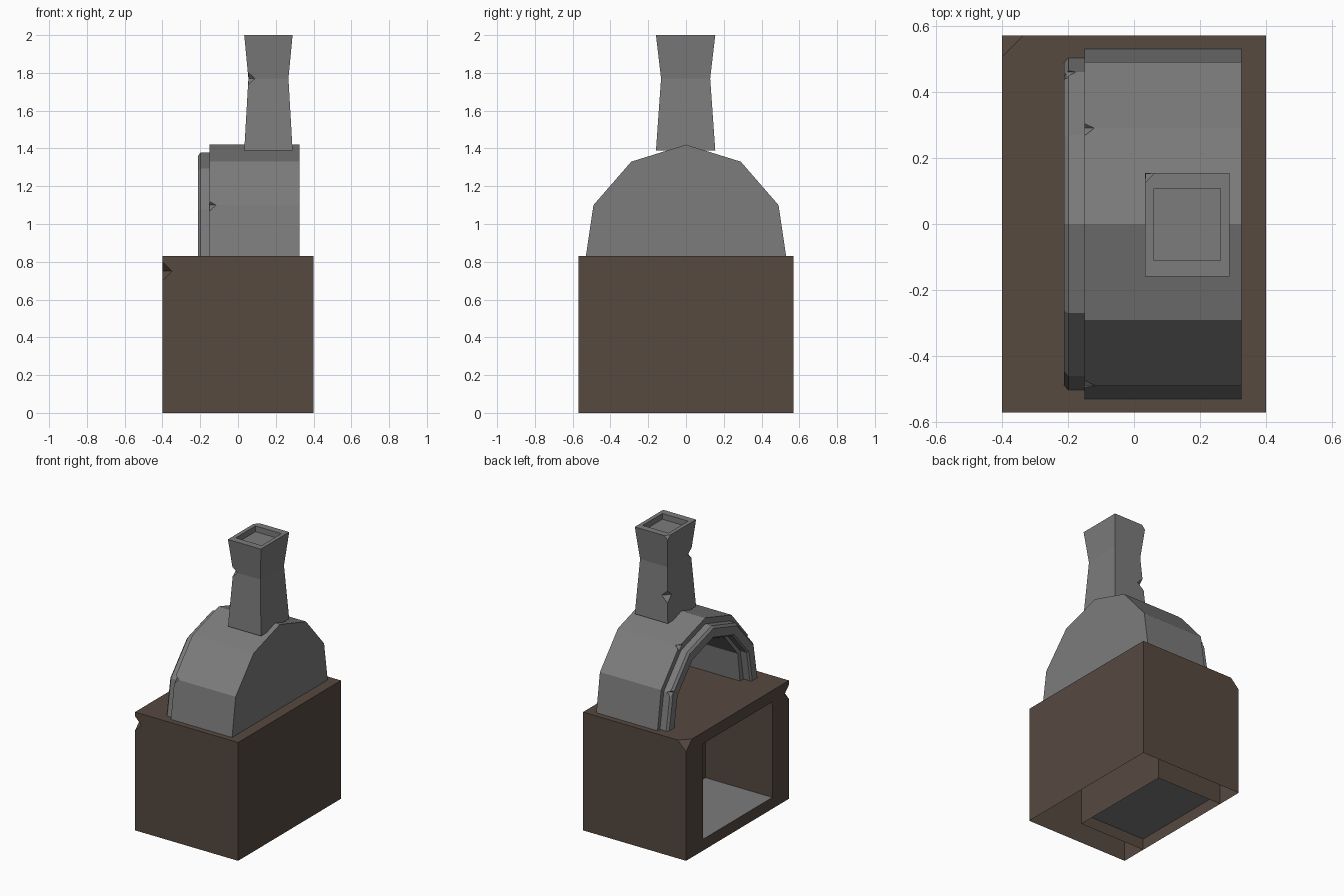
import bpy, bmesh
from mathutils import Matrix, Vector

if "Cube" in bpy.data.objects:
    bpy.data.objects.remove(bpy.data.objects["Cube"])


def material(name, rgb):
    m = bpy.data.materials.new(name)
    m.diffuse_color = (*rgb, 1)
    m.use_nodes = True
    m.node_tree.nodes["Principled BSDF"].inputs["Base Color"].default_value = m.diffuse_color
    return m


STONE = material("grey_stone", (0.2, 0.2, 0.2))
BROWN = material("dark_brown", (0.092, 0.067, 0.051))


def finish(name, bm, mat):
    me = bpy.data.meshes.new(name)
    bm.to_mesh(me)
    bm.free()
    ob = bpy.data.objects.new(name, me)
    me.materials.append(mat)
    bpy.context.collection.objects.link(ob)
    return ob


def loft(name, rings, mat, caps=True):
    """Skin a list of rings; without caps the rings stay open strips."""
    bm = bmesh.new()
    loops = [[bm.verts.new(p) for p in r] for r in rings]
    n = len(loops[0])
    for a, b in zip(loops, loops[1:]):
        for i in range(n if caps else n - 1):
            j = (i + 1) % n
            bm.faces.new((a[i], a[j], b[j], b[i]))
    if caps:
        bm.faces.new(loops[0])
        bm.faces.new(loops[-1])
        bmesh.ops.recalc_face_normals(bm, faces=bm.faces)
    return finish(name, bm, mat)


def box(name, lo, hi, mat):
    lo, hi = Vector(lo), Vector(hi)
    bm = bmesh.new()
    bmesh.ops.create_cube(bm, size=1, matrix=Matrix.Translation((lo + hi) / 2)
                          @ Matrix.Diagonal((*(hi - lo), 1)))
    return finish(name, bm, mat)


def chip(pos, r):
    """Eight-sided cutter that knocks a nick out of an edge or corner."""
    bm = bmesh.new()
    bmesh.ops.create_uvsphere(bm, u_segments=4, v_segments=2, radius=r,
                              matrix=Matrix.Translation(pos))
    return finish("chip_cutter", bm, STONE)


def carve(ob, cutters):
    for c in cutters:
        c.hide_render = True
        mod = ob.modifiers.new("cut", "BOOLEAN")
        mod.operation, mod.solver, mod.object = "DIFFERENCE", "EXACT", c
    bpy.context.view_layer.update()
    ev = ob.evaluated_get(bpy.context.evaluated_depsgraph_get())
    me = bpy.data.meshes.new_from_object(ev)
    ob.modifiers.clear()
    ob.data = me
    for c in cutters:
        bpy.data.objects.remove(c)


def arch(half):
    """Mirror half an arch outline (y, z) into a full one."""
    return [(-y, z) for y, z in half] + [(y, z) for y, z in half[-2::-1]]


# base cabinet: open underneath, wood store open towards -x
base = box("base_cabinet", (-0.4, -0.57, 0), (0.4, 0.57, 0.83), BROWN)
carve(base, [box("store_cutter", (-0.6, -0.385, 0.08), (0.118, 0.385, 0.75), BROWN),
             chip((-0.4, 0.57, 0.83), 0.065), chip((-0.4, -0.57, 0.75), 0.05)])
base.data.materials.clear()
base.data.materials.append(BROWN)
base.data.materials.append(STONE)
bm = bmesh.new()
bm.from_mesh(base.data)
bm.normal_update()
under = [f for f in bm.faces if f.calc_center_median().z < 0.001]
bmesh.ops.delete(bm, geom=under, context="FACES")
for f in bm.faces:  # store floor is stone
    z = f.calc_center_median().z
    f.material_index = int(abs(z - 0.08) < 0.005 and abs(f.normal.z) > 0.9)
bm.to_mesh(base.data)
bm.free()

# store walls carried down to the ground below its floor
skirt = [(-0.4, -0.385), (0.118, -0.385), (0.118, 0.385), (-0.4, 0.385)]
loft("store_wall_skirt", [[(x, y, z) for x, y in skirt] for z in (0, 0.08)], BROWN, caps=False)

# oven dome: arched block with a hollow open towards -x
outer = arch([(0.53, 0.83), (0.49, 1.10), (0.29, 1.33), (0, 1.42)])
inner = arch([(0.39, 0.78), (0.36, 1.03), (0.215, 1.20), (0, 1.27)])
dome = loft("oven_dome", [[(x, y, z) for y, z in outer] for x in (-0.15, 0.325)], STONE)
hollow = loft("hollow_cutter", [[(x, y, z) for y, z in inner] for x in (-0.3, 0.24)], STONE)
carve(dome, [hollow, chip((-0.15, -0.49, 1.10), 0.035), chip((-0.15, 0.29, 1.33), 0.03)])

# arch trim around the oven mouth, with a small front bevel
trim = arch([(0.503, 0.83), (0.46, 1.08), (0.27, 1.295), (0, 1.378)])
section = [(-0.145, 1), (-0.198, 1), (-0.212, 0.97), (-0.212, 0.86), (-0.2, 0.84), (-0.145, 0.84)]
mouth = loft("mouth_arch_trim",
             [[(x, y * s, 0.83 + (z - 0.83) * s) for x, s in section] for y, z in trim], STONE)
carve(mouth, [chip((-0.205, 0.46, 1.08), 0.03)])


# chimney: waisted square stack with a sunken top
def square(hx, hy, z):
    return [(0.161 + sx * hx, -0.002 + sy * hy, z)
            for sx, sy in ((-1, -1), (1, -1), (1, 1), (-1, 1))]


chimney = loft("chimney", [square(0.128, 0.157, 1.39), square(0.106, 0.13, 1.77),
                           square(0.128, 0.157, 2.0), square(0.1, 0.109, 2.0),
                           square(0.1, 0.109, 1.96)], STONE)
carve(chimney, [chip((0.055, -0.132, 1.77), 0.035), chip((0.044, 0.142, 1.57), 0.045),
                chip((0.033, 0.155, 2.0), 0.03)])
